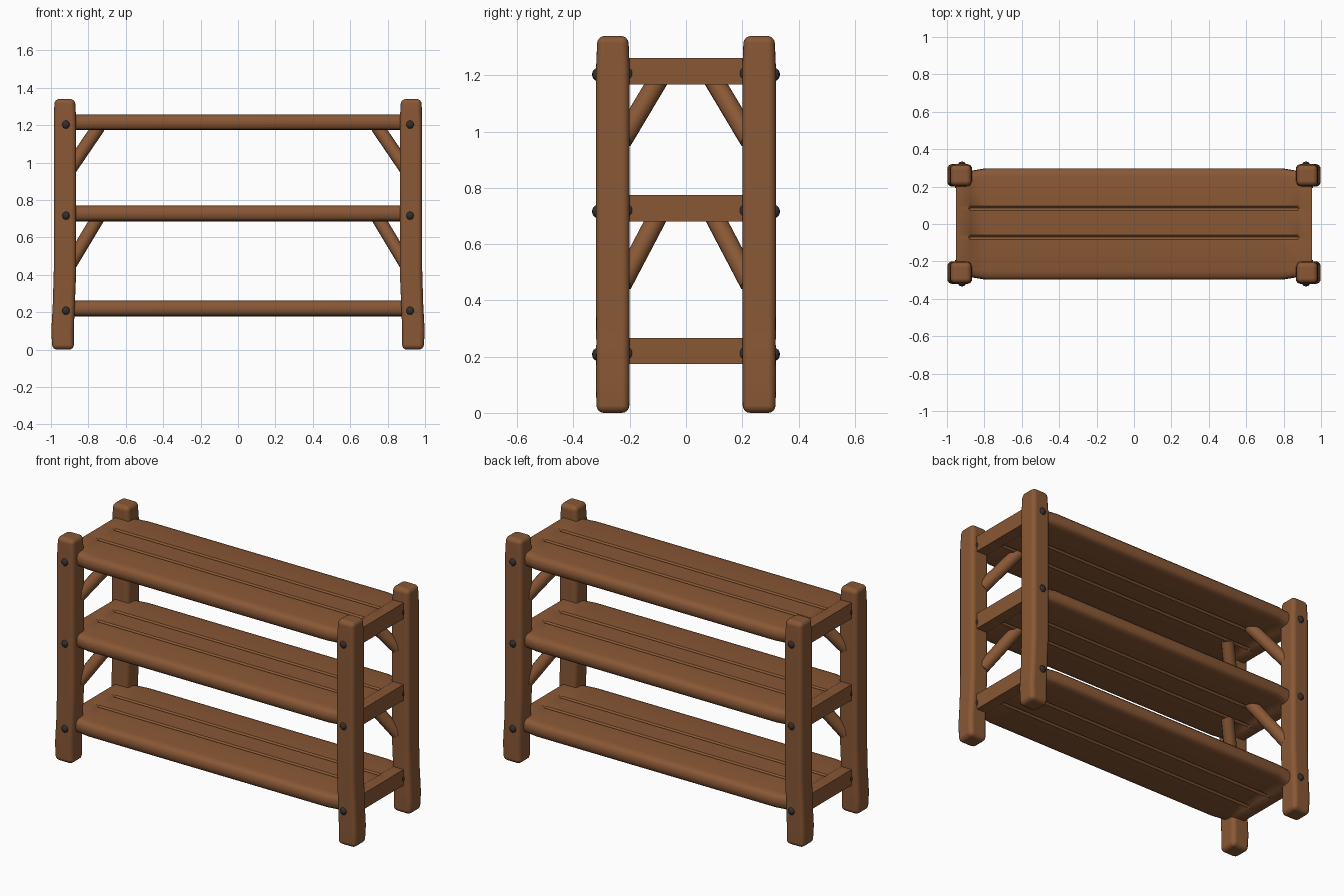
import bpy, bmesh, math
from mathutils import Vector

if "Cube" in bpy.data.objects:
    bpy.data.objects.remove(bpy.data.objects["Cube"])


def make_material(name, color):
    mat = bpy.data.materials.new(name)
    mat.use_nodes = True
    mat.diffuse_color = color
    bsdf = mat.node_tree.nodes["Principled BSDF"]
    bsdf.inputs["Base Color"].default_value = color
    bsdf.inputs["Roughness"].default_value = 0.8
    return mat


wood = make_material("brown_wood", (0.25, 0.097, 0.036, 1))
iron = make_material("dark_iron", (0.035, 0.028, 0.025, 1))

CORNERS = [("front_left", 1, -1), ("front_right", -1, -1),
           ("back_left", 1, 1), ("back_right", -1, 1)]
LEVELS = {"bottom": 0.22, "middle": 0.728, "top": 1.215}


def finish(name, bm, mat):
    bmesh.ops.recalc_face_normals(bm, faces=bm.faces)
    mesh = bpy.data.meshes.new(name)
    bm.to_mesh(mesh)
    bm.free()
    mesh.materials.append(mat)
    obj = bpy.data.objects.new(name, mesh)
    bpy.context.collection.objects.link(obj)
    return obj


def smooth(obj, degrees):
    bpy.ops.object.select_all(action="DESELECT")
    obj.select_set(True)
    bpy.context.view_layer.objects.active = obj
    bpy.ops.object.shade_smooth_by_angle(angle=math.radians(degrees))


def round_edges(obj, width):
    for poly in obj.data.polygons:
        poly.use_smooth = True
    bevel = obj.modifiers.new("rounded_edges", "BEVEL")
    bevel.width = width
    bevel.segments = 4
    bevel.limit_method = "ANGLE"
    bevel.angle_limit = math.radians(40)
    bevel.harden_normals = True


def loft(name, rings, mat):
    """Skin a closed solid over rings of equal point count."""
    bm = bmesh.new()
    loops = [[bm.verts.new(p) for p in ring] for ring in rings]
    n = len(loops[0])
    for a, b in zip(loops, loops[1:]):
        for i in range(n):
            j = (i + 1) % n
            bm.faces.new((a[i], a[j], b[j], b[i]))
    bm.faces.new(loops[0])
    bm.faces.new(loops[-1])
    return finish(name, bm, mat)


# Corner posts, flaring outward at the foot
def post(name, sx, sy):
    rings = []
    for z, cx, half in [(0, 0.935, 0.058), (0.1, 0.938, 0.06), (0.25, 0.931, 0.059),
                        (0.42, 0.925, 0.06), (1.22, 0.925, 0.06), (1.34, 0.926, 0.055)]:
        rings.append([(sx * (cx + dx * half), sy * (0.26 + dy * half), z)
                      for dx, dy in [(-1, -1), (1, -1), (1, 1), (-1, 1)]])
    round_edges(loft(name, rings, wood), 0.026)


# Shelves: three planks divided by grooves, with plain cross pieces at the ends
def shelf_section(x, z, w, t, g):
    top = [(w - 0.003, 0.55 * t), (w - 0.016, 0.88 * t), (w - 0.045, t)]
    for gy in (0.085, -0.07):
        top += [(gy + 0.012, t), (gy, t - g), (gy - 0.012, t)]
    top += [(0.045 - w, t), (0.016 - w, 0.88 * t), (0.003 - w, 0.55 * t)]
    outline = [(w, 0)] + top + [(-w, 0)] + [(y, -h) for y, h in reversed(top)]
    return [(x, y, z + h) for y, h in outline]


def shelf(name, z):
    half = [(0.953, 0.284, 0.047, 0), (0.885, 0.284, 0.047, 0),
            (0.877, 0.284, 0.042, 0.011), (0.79, 0.298, 0.042, 0.011)]
    spans = [(-x, w, t, g) for x, w, t, g in half] + half[::-1]
    rings = [shelf_section(x, z, w, t, g) for x, w, t, g in spans]
    smooth(loft(name, rings, wood), 40)


# Diagonal braces from each post toward the shelf centre
def brace(name, sx, sy, z_foot, z_head):
    foot = Vector((sx * 0.895, sy * 0.226, z_foot))
    head = Vector((sx * 0.745, sy * 0.095, z_head))
    axis = head - foot
    bm = bmesh.new()
    bmesh.ops.create_cone(bm, cap_ends=True, segments=12, radius1=0.036,
                          radius2=0.036, depth=axis.length)
    obj = finish(name, bm, wood)
    obj.location = (foot + head) / 2
    obj.rotation_euler = axis.to_track_quat("Z", "Y").to_euler()
    smooth(obj, 40)


# Domed bolt heads
def bolt(name, location, scale):
    bm = bmesh.new()
    bmesh.ops.create_uvsphere(bm, u_segments=12, v_segments=8, radius=1)
    for v in bm.verts:
        v.co = Vector(a * b for a, b in zip(v.co, scale))
    obj = finish(name, bm, iron)
    obj.location = location
    smooth(obj, 60)


for level, z in LEVELS.items():
    shelf(level + "_shelf", z)

for corner, sx, sy in CORNERS:
    post(corner + "_post", sx, sy)
    brace(corner + "_upper_brace", sx, sy, 0.97, 1.19)
    brace(corner + "_lower_brace", sx, sy, 0.46, 0.71)
    for level, z in LEVELS.items():
        bolt(f"{corner}_{level}_bolt", (sx * 0.92, sy * 0.317, z - 0.012),
             (0.021, 0.017, 0.022))
        bolt(f"{corner}_{level}_inner_nut", (sx * 0.944, sy * 0.202, z - 0.008),
             (0.015, 0.014, 0.022))
